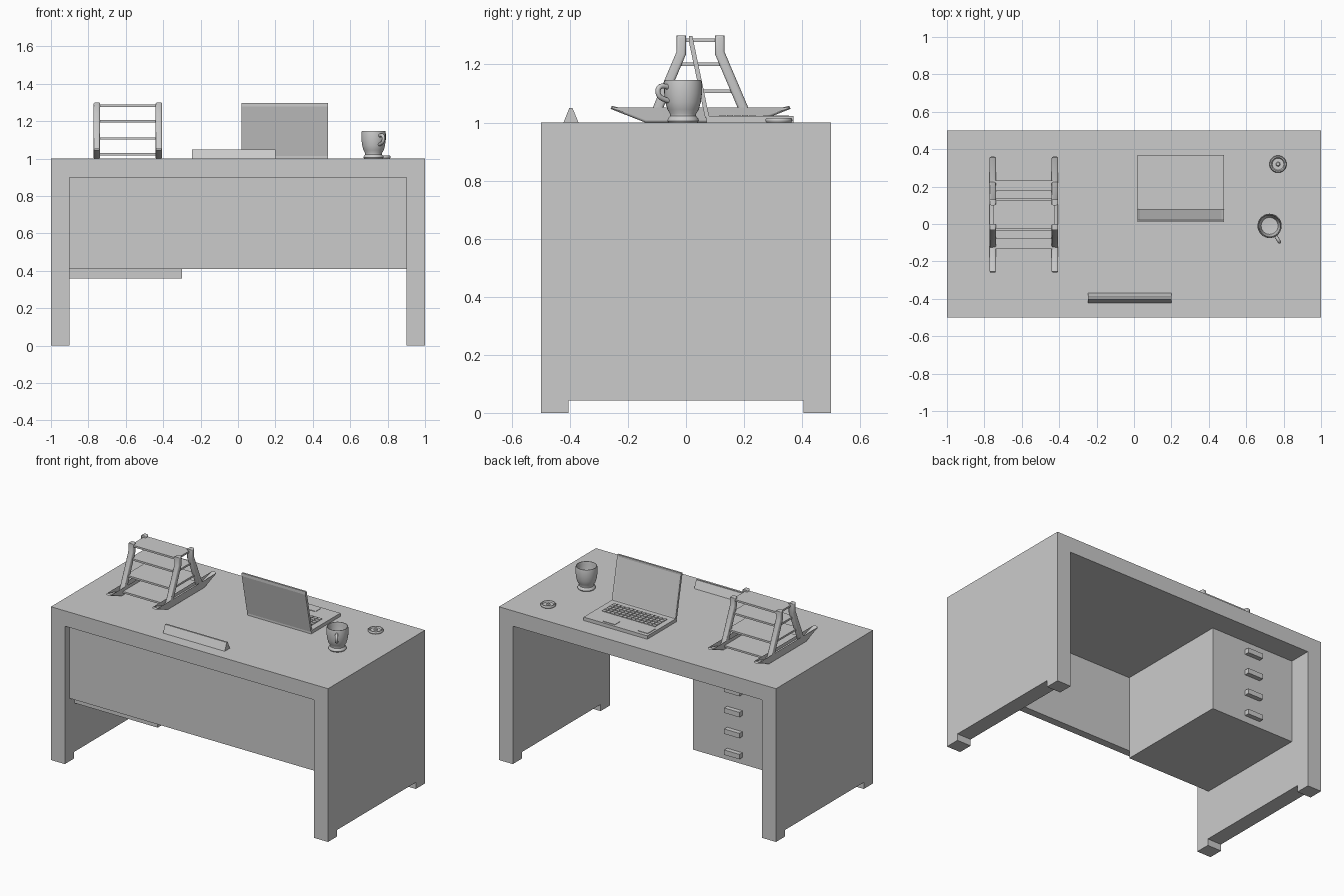
import bpy, bmesh, math
from mathutils import Vector

if "Cube" in bpy.data.objects:
    bpy.data.objects.remove(bpy.data.objects["Cube"])

grey = bpy.data.materials.new("plain grey")
grey.diffuse_color = (0.6, 0.6, 0.6, 1)
grey.use_nodes = True
grey.node_tree.nodes["Principled BSDF"].inputs["Base Color"].default_value = grey.diffuse_color


def finish(name, bm, smooth=False):
    bmesh.ops.recalc_face_normals(bm, faces=bm.faces)
    me = bpy.data.meshes.new(name)
    bm.to_mesh(me)
    bm.free()
    ob = bpy.data.objects.new(name, me)
    bpy.context.collection.objects.link(ob)
    me.materials.append(grey)
    if smooth:
        shade(ob)
    return ob


def shade(ob):
    bpy.ops.object.select_all(action='DESELECT')
    ob.select_set(True)
    bpy.context.view_layer.objects.active = ob
    bpy.ops.object.shade_smooth_by_angle(angle=math.radians(40))


def add_box(bm, x0, x1, y0, y1, z0, z1):
    vs = bmesh.ops.create_cube(bm, size=1)["verts"]
    for v in vs:
        v.co = Vector((x0 if v.co.x < 0 else x1, y0 if v.co.y < 0 else y1, z0 if v.co.z < 0 else z1))


def box(name, *b):
    bm = bmesh.new()
    add_box(bm, *b)
    return finish(name, bm)


def prism(bm, pts, axis, a, b):
    """Extrude a profile: (y, z) points along x, or (x, z) points along y."""
    place = (lambda p, t: (t, p[0], p[1])) if axis == 'x' else (lambda p, t: (p[0], t, p[1]))
    f = bm.faces.new([bm.verts.new(place(p, a)) for p in pts])
    r = bmesh.ops.extrude_face_region(bm, geom=[f])
    d = Vector(place((0, 0), b - a))
    bmesh.ops.translate(bm, vec=d, verts=[v for v in r["geom"] if isinstance(v, bmesh.types.BMVert)])


def lathe(name, profile, cx, cy, n=32):
    bm = bmesh.new()
    vs = [bm.verts.new((cx + r, cy, z)) for r, z in profile]
    es = [bm.edges.new(p) for p in zip(vs, vs[1:])]
    bmesh.ops.spin(bm, geom=vs + es, cent=(cx, cy, 0), axis=(0, 0, 1),
                   angle=2 * math.pi, steps=n, use_duplicate=False)
    bmesh.ops.remove_doubles(bm, verts=bm.verts, dist=1e-5)
    return finish(name, bm, True)


# Desk frame: top and both side panels in one piece, with the feet cut free
bm = bmesh.new()
prism(bm, [(-1, 0), (-.9, 0), (-.9, .9), (.9, .9), (.9, 0), (1, 0), (1, 1), (-1, 1)], 'y', -.5, .5)
frame = finish("desk_frame", bm)
cutter = box("foot_cutter", -1.2, 1.2, -.405, .405, -.1, .043)
cutter.hide_render = True
cutter.hide_viewport = True
mod = frame.modifiers.new("foot gap", 'BOOLEAN')
mod.object = cutter
mod.solver = 'EXACT'
bpy.context.view_layer.objects.active = frame
bpy.ops.object.modifier_apply(modifier=mod.name)
bpy.data.objects.remove(cutter)

# Front panel and drawer unit with its four handles
box("front_panel", -.9, .9, -.45, -.4, .41, .9)
box("drawer_unit", -.9, -.3, -.4, .355, .36, .9)
bm = bmesh.new()
for i in range(4):
    z = .83 - .137 * i
    add_box(bm, -.655, -.545, .35, .385, z - .016, z + .016)
finish("drawer_handles", bm)

# Desk sign
bm = bmesh.new()
prism(bm, [(-.422, 1), (-.37, 1), (-.391, 1.05), (-.402, 1.05)], 'x', -.245, .2)
finish("desk_sign", bm)

# Laptop base, keys, touchpad
box("laptop_base", .02, .48, .07, .37, 1, 1.022)
bm = bmesh.new()
for r in range(5):
    for c in range(13):
        x, y = .055 + c * .03, .115 + r * .026
        add_box(bm, x, x + .025, y, y + .021, 1.021, 1.026)
finish("laptop_keys", bm)
box("touchpad", .265, .35, .3, .355, 1.021, 1.025)
box("side_pad", .035, .105, .265, .345, 1.021, 1.025)

# Laptop lid with recessed screen
bm = bmesh.new()
prism(bm, [(.066, 1.015), (.081, 1.015), (.022, 1.298), (.01, 1.298), (.01, 1.278)], 'x', .02, .48)
bmesh.ops.recalc_face_normals(bm, faces=bm.faces)
screen = [f for f in bm.faces if f.normal.y > .9]
bmesh.ops.inset_region(bm, faces=screen, thickness=.018, depth=-.003)
finish("laptop_lid", bm)

# Mug
mx, my = .725, -.01
lathe("mug", [(0, 1), (.05, 1), (.054, 1.006), (.052, 1.014), (.045, 1.022), (.045, 1.03),
              (.054, 1.045), (.061, 1.07), (.065, 1.1), (.065, 1.135), (.063, 1.147), (.059, 1.147),
              (.057, 1.13), (.056, 1.08), (.045, 1.045), (0, 1.04)], mx, my)
cu = bpy.data.curves.new("mug_handle", 'CURVE')
cu.dimensions = '3D'
cu.bevel_depth = .009
cu.bevel_resolution = 3
cu.use_fill_caps = True
path = [(.061, 1.122), (.085, 1.128), (.101, 1.118), (.102, 1.1), (.09, 1.083), (.06, 1.075)]
sp = cu.splines.new('NURBS')
sp.points.add(len(path) - 1)
sp.use_endpoint_u = True
sp.order_u = 3
for p, (r, z) in zip(sp.points, path):
    p.co = (mx + r * .52, my - r * .854, z, 1)
handle = bpy.data.objects.new("mug_handle", cu)
bpy.context.collection.objects.link(handle)
cu.materials.append(grey)
bpy.ops.object.select_all(action='DESELECT')
handle.select_set(True)
bpy.context.view_layer.objects.active = handle
bpy.ops.object.convert(target='MESH')
shade(bpy.context.view_layer.objects.active)

# Small round dish
lathe("dish", [(0, 1), (.042, 1), (.046, 1.005), (.046, 1.011), (.042, 1.016), (.036, 1.016),
               (.031, 1.009), (.012, 1.009), (.008, 1.015), (0, 1.016)], .77, .32)

# Rocking stand: two sides with runners and splayed legs, joined by shelves
cy = .05
runner = [(-.31, 1.047), (-.19, 1), (.19, 1), (.31, 1.047), (.305, 1.058), (.19, 1.025),
          (-.19, 1.025), (-.305, 1.058)]
leg = [(.05, 1.3), (.082, 1.3), (.082, 1.245), (.18, 1.015), (.143, 1.015), (.05, 1.235)]
for side, x in (("left", -.755), ("right", -.423)):
    parts = [("runner", runner), ("back_leg", leg), ("front_leg", [(-y, z) for y, z in leg])]
    for part, pts in parts:
        bm = bmesh.new()
        prism(bm, [(cy + y, z) for y, z in pts], 'x', x - .018, x + .018)
        bmesh.ops.recalc_face_normals(bm, faces=bm.faces)
        bmesh.ops.bevel(bm, geom=[e for f in bm.faces if abs(f.normal.x) > .9 for e in f.edges],
                        offset=.009, segments=3, profile=.5, affect='EDGES')
        finish(f"stand_{side}_{part}", bm, True)
for i, (h, z) in enumerate([(.075, 1.283), (.085, 1.2), (.13, 1.107), (.183, 1.024)]):
    box(f"stand_shelf_{i + 1}", -.755, -.423, cy - h, cy + h, z - .006, z + .006)
